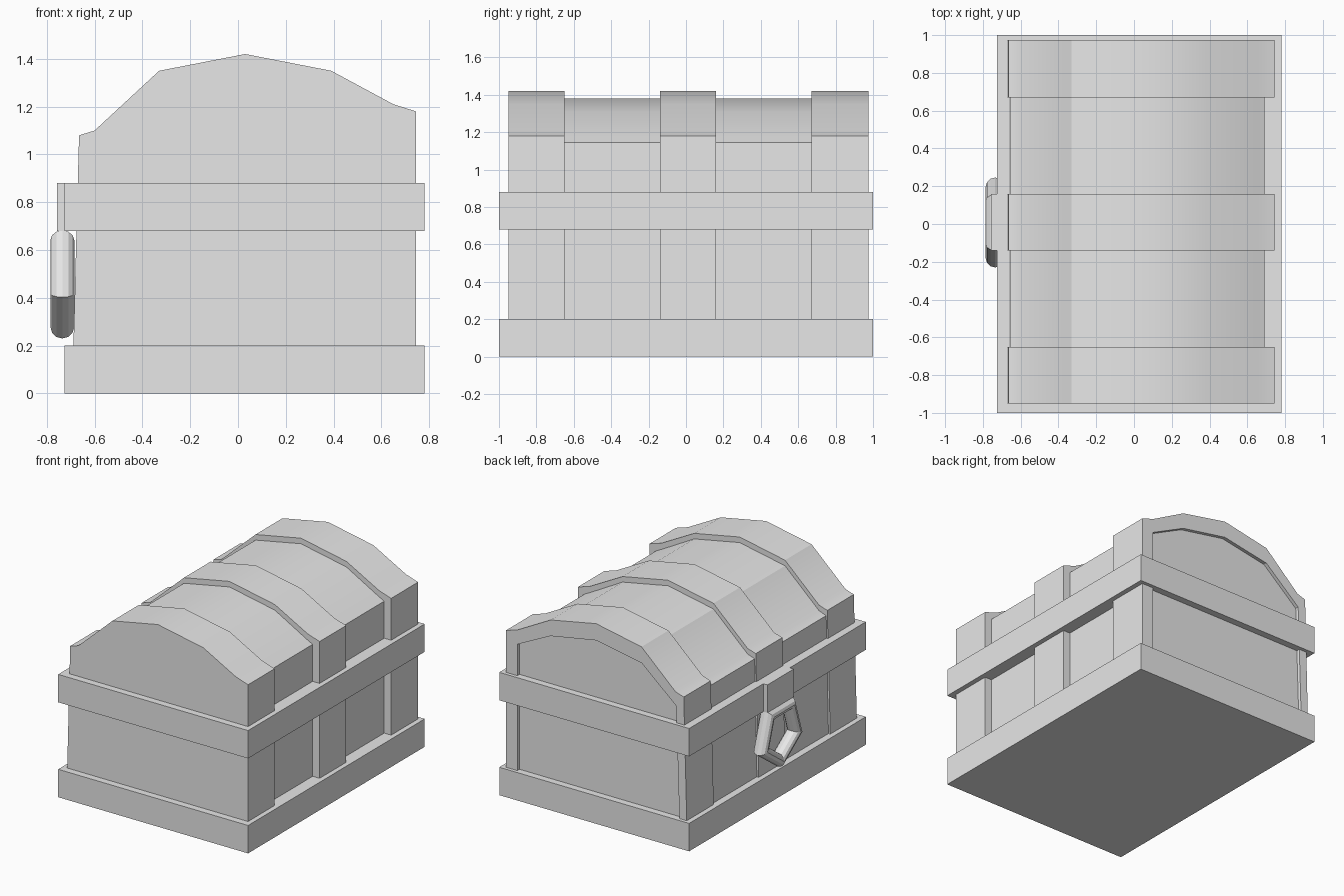
import bpy, bmesh, math
from mathutils import Matrix

old = bpy.data.objects.get("Cube")
if old:
    bpy.data.objects.remove(old)

GREY = (0.8, 0.8, 0.8, 1.0)
mat = bpy.data.materials.new("plain grey")
mat.use_nodes = True
mat.diffuse_color = GREY
mat.node_tree.nodes["Principled BSDF"].inputs["Base Color"].default_value = GREY


def finish(bm, name, smooth=False):
    bmesh.ops.recalc_face_normals(bm, faces=bm.faces)
    mesh = bpy.data.meshes.new(name)
    bm.to_mesh(mesh)
    bm.free()
    mesh.materials.append(mat)
    ob = bpy.data.objects.new(name, mesh)
    bpy.context.collection.objects.link(ob)
    if smooth:
        bpy.ops.object.select_all(action='DESELECT')
        ob.select_set(True)
        bpy.context.view_layer.objects.active = ob
        bpy.ops.object.shade_smooth_by_angle(angle=math.radians(30))
    return ob


def block(name, x, y, z):
    bm = bmesh.new()
    bmesh.ops.create_cube(bm, size=1)
    for v in bm.verts:
        for i, (lo, hi) in enumerate((x, y, z)):
            v.co[i] = lo if v.co[i] < 0 else hi
    return finish(bm, name)


def extrude(name, profile, y0, y1):
    """Solid made from an x-z outline drawn along y."""
    bm = bmesh.new()
    face = bm.faces.new([bm.verts.new((x, y0, z)) for x, z in profile])
    ext = bmesh.ops.extrude_face_region(bm, geom=[face], use_keep_orig=True)
    for v in ext["geom"]:
        if isinstance(v, bmesh.types.BMVert):
            v.co.y = y1
    return finish(bm, name, True)


def arch(name, outer, inner, y0, y1):
    """Hollow hoop between two matching x-z outlines."""
    bm = bmesh.new()
    rows = [[bm.verts.new((x, y, z)) for x, z in line]
            for line, y in ((outer, y0), (outer, y1), (inner, y1), (inner, y0))]
    for a, b in zip(rows, rows[1:] + rows[:1]):
        for i in range(len(outer) - 1):
            bm.faces.new((a[i], a[i + 1], b[i + 1], b[i]))
    for end in (0, -1):
        bm.faces.new([row[end] for row in rows])
    return finish(bm, name, True)


# Cross-sections: hoop outside, hoop inside, planks between hoops
HOOP = [(-0.69, 0.15), (-0.665, 1.08), (-0.6, 1.1), (-0.33, 1.35), (0.03, 1.42),
        (0.39, 1.35), (0.65, 1.21), (0.745, 1.18), (0.745, 0.15)]
CORE = [(-0.632, 0.15), (-0.606, 0.97), (-0.605, 1.0), (-0.33, 1.235), (0.03, 1.3),
        (0.39, 1.235), (0.655, 1.105), (0.655, 1.08), (0.655, 0.15)]
PLANK = [(-0.675, 0.15), (-0.656, 1.04), (-0.6, 1.06), (-0.33, 1.31), (0.03, 1.38),
         (0.39, 1.31), (0.65, 1.165), (0.69, 1.145), (0.69, 0.15)]

# Chest body and end walls
extrude("chest_core", CORE, -0.95, 0.95)

# Plank panels between the hoops
for side, y0, y1 in (("front", -0.65, -0.14), ("back", 0.16, 0.67)):
    extrude(side + "_planks", PLANK, y0, y1)

# Three raised hoops
for side, y0, y1 in (("front", -0.95, -0.65), ("middle", -0.14, 0.16), ("back", 0.67, 0.975)):
    arch(side + "_hoop", HOOP, CORE, y0, y1)

# Base, rim and latch plate
block("base_trim", (-0.725, 0.78), (-1, 1), (0, 0.2))
block("rim_trim", (-0.725, 0.78), (-1, 1), (0.68, 0.88))
block("latch_plate", (-0.757, -0.7), (-0.14, 0.16), (0.68, 0.88))

# Five-sided pull ring, point down
bm = bmesh.new()
SIDES, ROUND, RADIUS, TUBE = 5, 12, 0.2, 0.05
loops = []
for i in range(SIDES):
    a = math.tau * i / SIDES
    loop = []
    for j in range(ROUND):
        t = math.tau * j / ROUND
        r = RADIUS + TUBE * math.cos(t)
        loop.append(bm.verts.new((TUBE * math.sin(t), r * math.sin(a), -r * math.cos(a))))
    loops.append(loop)
for i in range(SIDES):
    a, b = loops[i], loops[(i + 1) % SIDES]
    for j in range(ROUND):
        k = (j + 1) % ROUND
        bm.faces.new((a[j], a[k], b[k], b[j]))
bmesh.ops.transform(bm, matrix=Matrix.Translation((-0.735, 0.008, 0.48)), verts=bm.verts)
finish(bm, "pull_ring")
